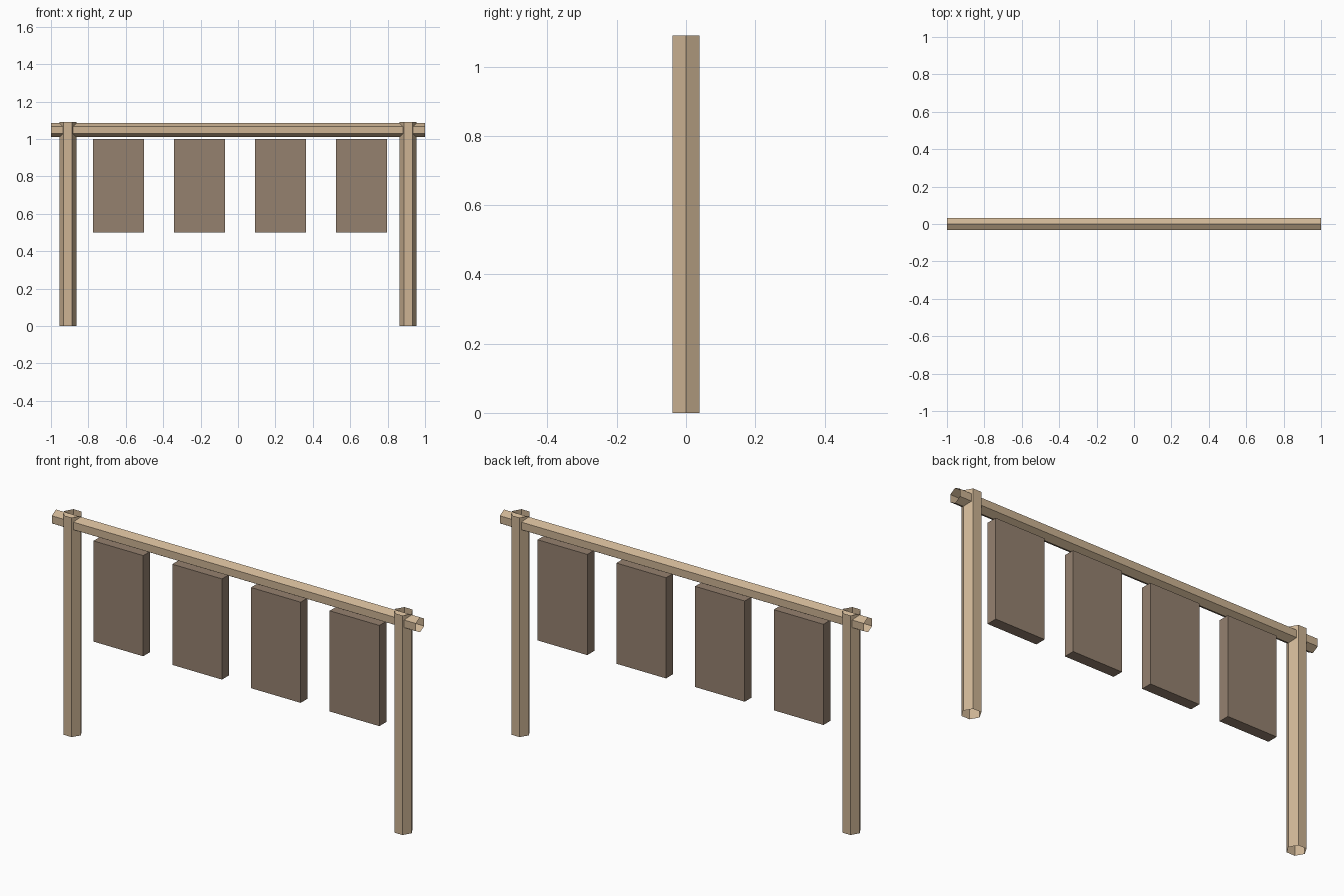
import bpy
import math

cube = bpy.data.objects.get("Cube")
if cube:
    bpy.data.objects.remove(cube, do_unlink=True)


def make_material(name, rgb):
    mat = bpy.data.materials.new(name)
    mat.use_nodes = True
    color = (*rgb, 1.0)
    mat.diffuse_color = color
    mat.node_tree.nodes["Principled BSDF"].inputs["Base Color"].default_value = color
    return mat


light_wood = make_material("light wood", (0.61, 0.455, 0.295))
dark_wood = make_material("dark wood", (0.30, 0.22, 0.159))


def hex_tube(name, radius, length, location, rotation):
    """Open-ended six-sided tube."""
    bpy.ops.mesh.primitive_cylinder_add(
        vertices=6, radius=radius, depth=length, end_fill_type='NOTHING',
        location=location, rotation=[math.radians(a) for a in rotation])
    tube = bpy.context.object
    tube.name = name
    tube.data.materials.append(light_wood)


# Upright posts, corners pointing sideways
POST_HEIGHT = 1.09
for name, side in (("right_post", -1), ("left_post", 1)):
    hex_tube(name, 0.0455, POST_HEIGHT, (side * 0.909, 0, POST_HEIGHT / 2),
             (0, 0, 30))

# Crossbeam through the posts, corners pointing up and down
hex_tube("crossbeam", 0.0375, 2.0, (0, 0, 1.0475), (90, 0, 90))

# Row of hanging panels
for i in range(4):
    bpy.ops.mesh.primitive_cube_add(size=1, location=(-0.638 + 0.4325 * i, 0, 0.75))
    panel = bpy.context.object
    panel.name = f"hanging_panel_{i + 1}"
    panel.scale = (0.273, 0.055, 0.5)
    panel.data.materials.append(dark_wood)
